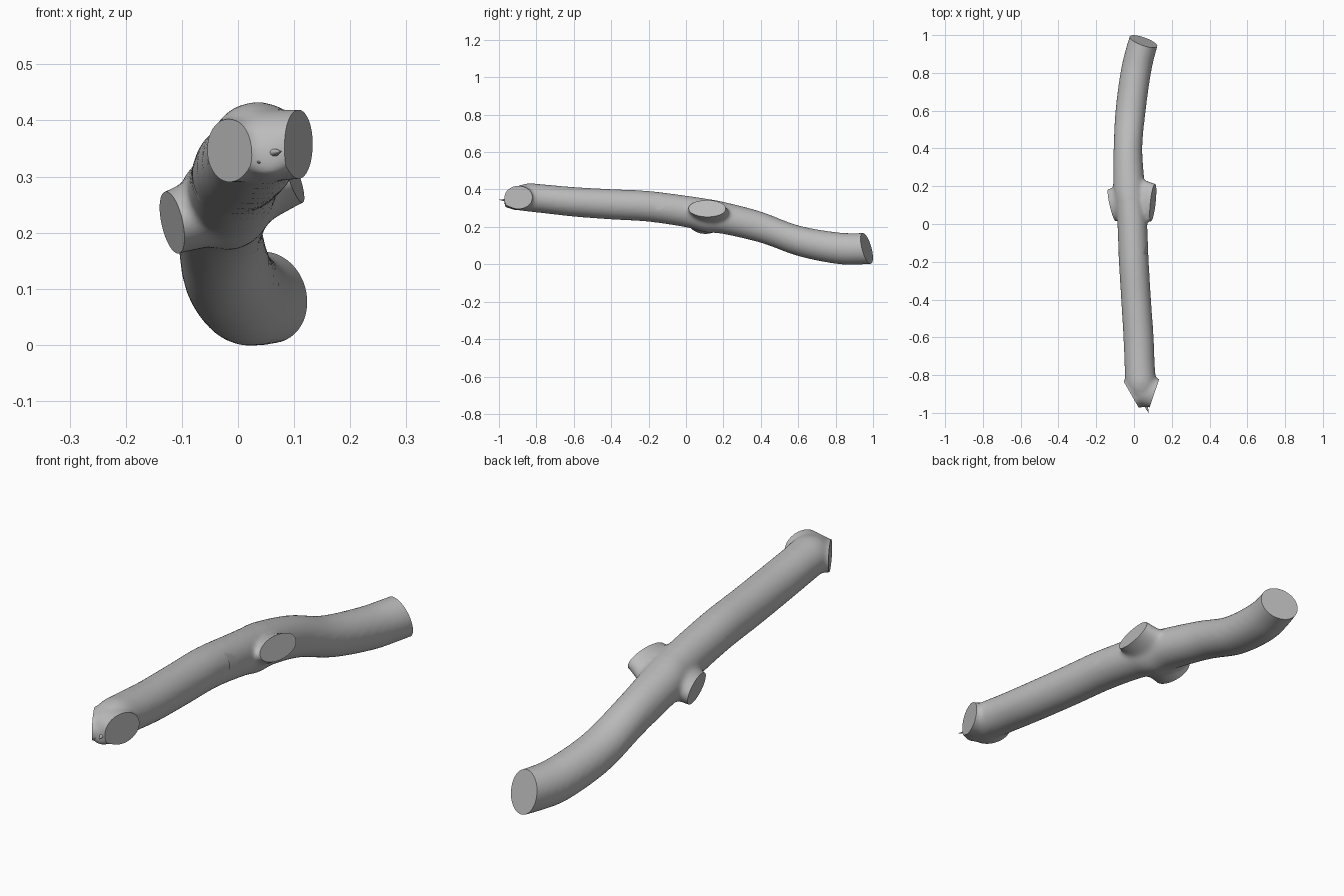
import bpy, bmesh, math
from mathutils import Vector

if "Cube" in bpy.data.objects:
    bpy.data.objects.remove(bpy.data.objects["Cube"])

grey = bpy.data.materials.new("grey_bark")
grey.diffuse_color = (0.5, 0.5, 0.5, 1)
grey.use_nodes = True
grey.node_tree.nodes["Principled BSDF"].inputs["Base Color"].default_value = grey.diffuse_color
SIDES = 40


def skin(bm, rings):
    """Join a list of rings into a closed tube."""
    loops = [[bm.verts.new(p) for p in ring] for ring in rings]
    for a, b in zip(loops, loops[1:]):
        for i in range(SIDES):
            j = (i + 1) % SIDES
            bm.faces.new((a[i], a[j], b[j], b[i]))
    bm.faces.new(loops[0][::-1])
    bm.faces.new(loops[-1])


def ellipse(c, u, v):
    return [c + u * math.cos(2 * math.pi * i / SIDES) + v * math.sin(2 * math.pi * i / SIDES)
            for i in range(SIDES)]


def catmull(a, b, c, d, t):
    return [0.5 * (2 * q + (r - p) * t + (2 * p - 5 * q + 4 * r - s) * t * t
            + (3 * q - p - 3 * r + s) * t ** 3) for p, q, r, s in zip(a, b, c, d)]


def stub(bm, p, q, r_side, r_up, flare):
    """Side branch from p to q, widening towards its root."""
    p, q = Vector(p), Vector(q)
    d = (q - p).normalized()
    side = d.cross(Vector((0, 0, 1))).normalized()
    up = side.cross(d)
    rings = []
    for k in range(9):
        t = k / 8
        f = 1 + flare * (1 - t) ** 2
        rings.append(ellipse(p.lerp(q, t), side * r_side * f, up * r_up * f))
    skin(bm, rings)


# trunk sections: y, left x, right x, low z, high z
SECTIONS = [
    (-0.97, 0.02, 0.09, 0.305, 0.355), (-0.92, -0.02, 0.11, 0.293, 0.405),
    (-0.85, -0.045, 0.118, 0.283, 0.432), (-0.75, -0.05, 0.11, 0.272, 0.426),
    (-0.6, -0.056, 0.104, 0.255, 0.413), (-0.4, -0.068, 0.09, 0.24, 0.402),
    (-0.2, -0.08, 0.078, 0.228, 0.392), (0.0, -0.088, 0.07, 0.198, 0.367),
    (0.1, -0.098, 0.065, 0.172, 0.352), (0.2, -0.11, 0.058, 0.162, 0.334),
    (0.4, -0.108, 0.044, 0.115, 0.282), (0.6, -0.098, 0.062, 0.044, 0.208),
    (0.8, -0.072, 0.09, 0.003, 0.172), (0.92, -0.045, 0.118, -0.001, 0.167),
    (1.05, -0.005, 0.158, 0.006, 0.172)]

bm = bmesh.new()
rings = []
for i in range(len(SECTIONS) - 1):
    a, b = SECTIONS[max(i - 1, 0)], SECTIONS[i]
    c, d = SECTIONS[i + 1], SECTIONS[min(i + 2, len(SECTIONS) - 1)]
    for k in range(6 if i < len(SECTIONS) - 2 else 7):
        y, x0, x1, z0, z1 = catmull(a, b, c, d, k / 6)
        rings.append(ellipse(Vector(((x0 + x1) / 2, y, (z0 + z1) / 2)),
                             Vector(((x1 - x0) / 2, 0, 0)), Vector((0, 0, (z1 - z0) / 2))))
skin(bm, rings)

# side branches in the middle and the fork at the front
stub(bm, (-0.02, 0.13, 0.245), (0.16, 0.105, 0.325), 0.098, 0.045, 0.35)
stub(bm, (-0.02, 0.12, 0.25), (-0.17, 0.09, 0.2), 0.083, 0.054, 0.35)
stub(bm, (0.04, -0.875, 0.355), (0.17, -0.915, 0.36), 0.078, 0.061, 0.08)
stub(bm, (0.04, -0.85, 0.35), (-0.07, -0.955, 0.342), 0.075, 0.055, 0.1)
bmesh.ops.recalc_face_normals(bm, faces=bm.faces)
mesh = bpy.data.meshes.new("branch")
bm.to_mesh(mesh)
bm.free()
branch = bpy.data.objects.new("branch", mesh)
bpy.context.collection.objects.link(branch)

# fuse everything into one flowing surface
rm = branch.modifiers.new("fuse", 'REMESH')
rm.mode = 'VOXEL'
rm.voxel_size = 0.009
sm = branch.modifiers.new("blend", 'SMOOTH')
sm.factor = 0.5
sm.iterations = 10
fused = bpy.data.meshes.new_from_object(
    branch.evaluated_get(bpy.context.evaluated_depsgraph_get()))
branch.modifiers.clear()
branch.data = fused

# saw cuts: point, outward normal, y range affected
CUTS = [
    ((0.05, 0.965, 0.09), (0.36, 1, 0.28), 0.8, 2),
    ((0.098, 0.11, 0.305), (0.95, -0.1, 0.3), -0.15, 0.4),
    ((-0.117, 0.105, 0.21), (-0.95, -0.22, -0.2), -0.15, 0.4),
    ((0.105, -0.905, 0.36), (0.95, -0.32, 0), -2, -0.7),
    ((-0.008, -0.915, 0.345), (-0.87, -0.5, 0), -2, -0.7)]
bm = bmesh.new()
bm.from_mesh(fused)
for co, no, lo, hi in CUTS:
    faces = [f for f in bm.faces if lo < f.calc_center_median().y < hi]
    geom = set(faces)
    for f in faces:
        geom.update(f.edges)
        geom.update(f.verts)
    bmesh.ops.bisect_plane(bm, geom=list(geom), plane_co=co, plane_no=no, clear_outer=True)
    rim = [e for e in bm.edges if e.is_boundary]
    bmesh.ops.holes_fill(bm, edges=rim, sides=0)
bmesh.ops.recalc_face_normals(bm, faces=bm.faces)
bm.to_mesh(fused)
bm.free()

# splinters at the front tip
bm = bmesh.new()
for p, q in (((0.05, -0.93, 0.34), (0.078, -1.0, 0.345)),
             ((0.05, -0.93, 0.33), (0.035, -0.975, 0.325))):
    p, q = Vector(p), Vector(q)
    skin(bm, [ellipse(p.lerp(q, t), Vector((0.018 * (1.03 - t), 0, 0)),
                      Vector((0, 0, 0.014 * (1.03 - t)))) for t in (0, 0.5, 1)])
bmesh.ops.recalc_face_normals(bm, faces=bm.faces)
mesh = bpy.data.meshes.new("splinters")
bm.to_mesh(mesh)
bm.free()
splinters = bpy.data.objects.new("splinters", mesh)
bpy.context.collection.objects.link(splinters)

for ob in (branch, splinters):
    ob.data.materials.clear()
    ob.data.materials.append(grey)
    bpy.ops.object.select_all(action='DESELECT')
    ob.select_set(True)
    bpy.context.view_layer.objects.active = ob
    bpy.ops.object.shade_smooth_by_angle(angle=math.radians(35))
